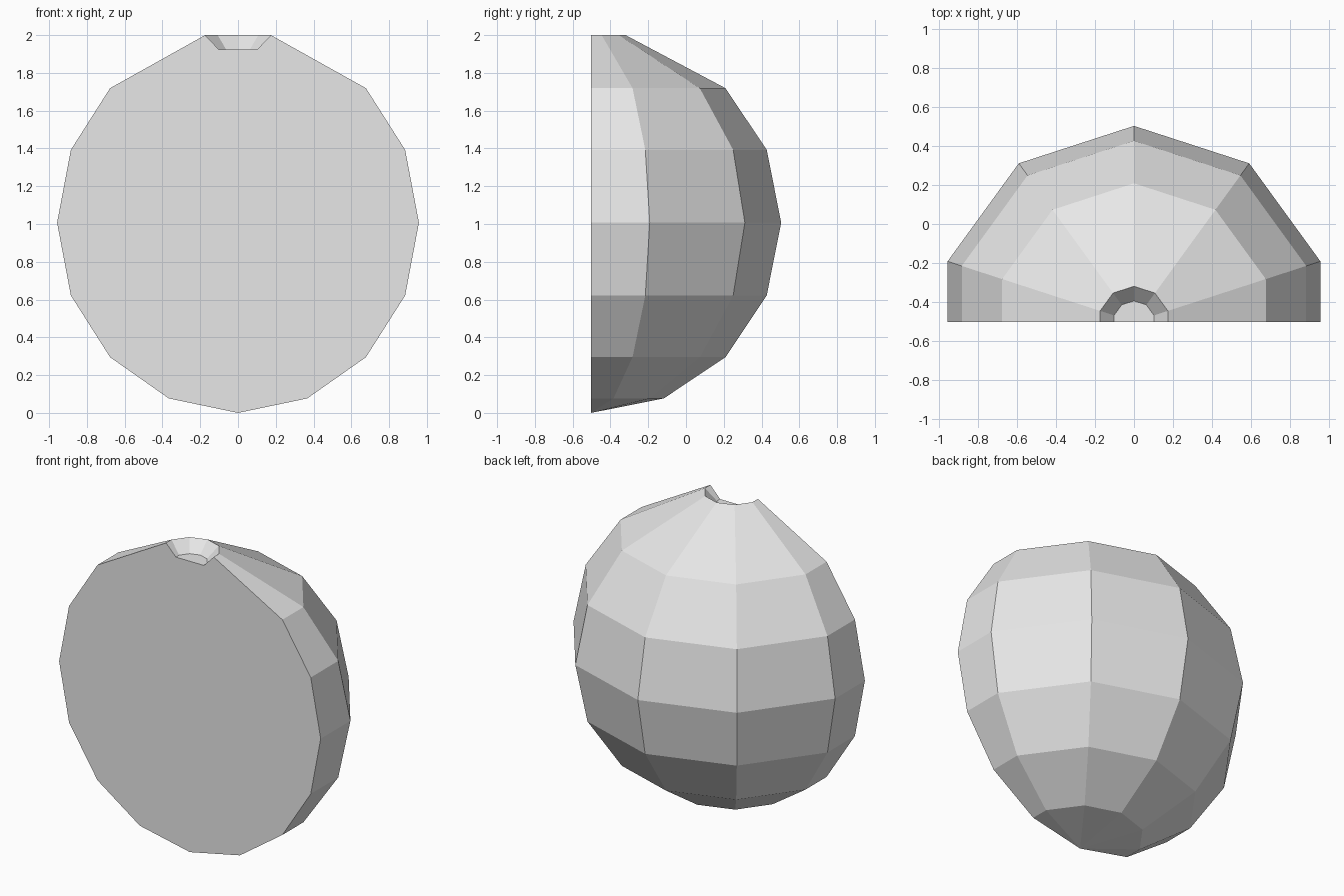
import bpy
import bmesh
from math import sin, cos, radians
from mathutils import Matrix

cube = bpy.data.objects.get("Cube")
if cube:
    bpy.data.objects.remove(cube, do_unlink=True)

RADIUS = 1.007
SIDES = 10
BACK_SHIFT = -0.503   # the cut plane runs through the axis of the ball

# Single pale grey material
grey = bpy.data.materials.new("pale_grey")
grey.use_nodes = True
grey.diffuse_color = (0.8, 0.8, 0.8, 1)
grey.node_tree.nodes["Principled BSDF"].inputs["Base Color"].default_value = (0.8, 0.8, 0.8, 1)

# Profile: round body from the bottom pole up, then the sunken top dimple
profile = [(RADIUS * cos(radians(a)), RADIUS * (1 + sin(radians(a))))
           for a in (-67.5, -45, -22.5, 0, 22.5, 45)]
profile = [(0, 0)] + profile + [(0.183, 2.0), (0.108, 1.925), (0, 1.925)]

# Revolve the profile into a ten-sided ball
bm = bmesh.new()
verts = [bm.verts.new((r, 0, z)) for r, z in profile]
edges = [bm.edges.new(pair) for pair in zip(verts, verts[1:])]
bmesh.ops.rotate(bm, verts=verts, cent=(0, 0, 0),
                 matrix=Matrix.Rotation(radians(18), 3, 'Z'))
bmesh.ops.spin(bm, geom=verts + edges, cent=(0, 0, 0), axis=(0, 0, 1),
               angle=radians(360), steps=SIDES)
bmesh.ops.remove_doubles(bm, verts=bm.verts[:], dist=0.0005)

# Slice away the front half and close it with a flat face
bmesh.ops.bisect_plane(bm, geom=bm.verts[:] + bm.edges[:] + bm.faces[:],
                       dist=0.0001, plane_co=(0, 0, 0), plane_no=(0, -1, 0),
                       clear_outer=True)
bmesh.ops.edgeloop_fill(bm, edges=[e for e in bm.edges if e.is_boundary])
bmesh.ops.recalc_face_normals(bm, faces=bm.faces[:])
bmesh.ops.translate(bm, verts=bm.verts[:], vec=(0, BACK_SHIFT, 0))

mesh = bpy.data.meshes.new("half_ball")
bm.to_mesh(mesh)
bm.free()
mesh.materials.append(grey)
half_ball = bpy.data.objects.new("half_ball", mesh)
bpy.context.collection.objects.link(half_ball)
